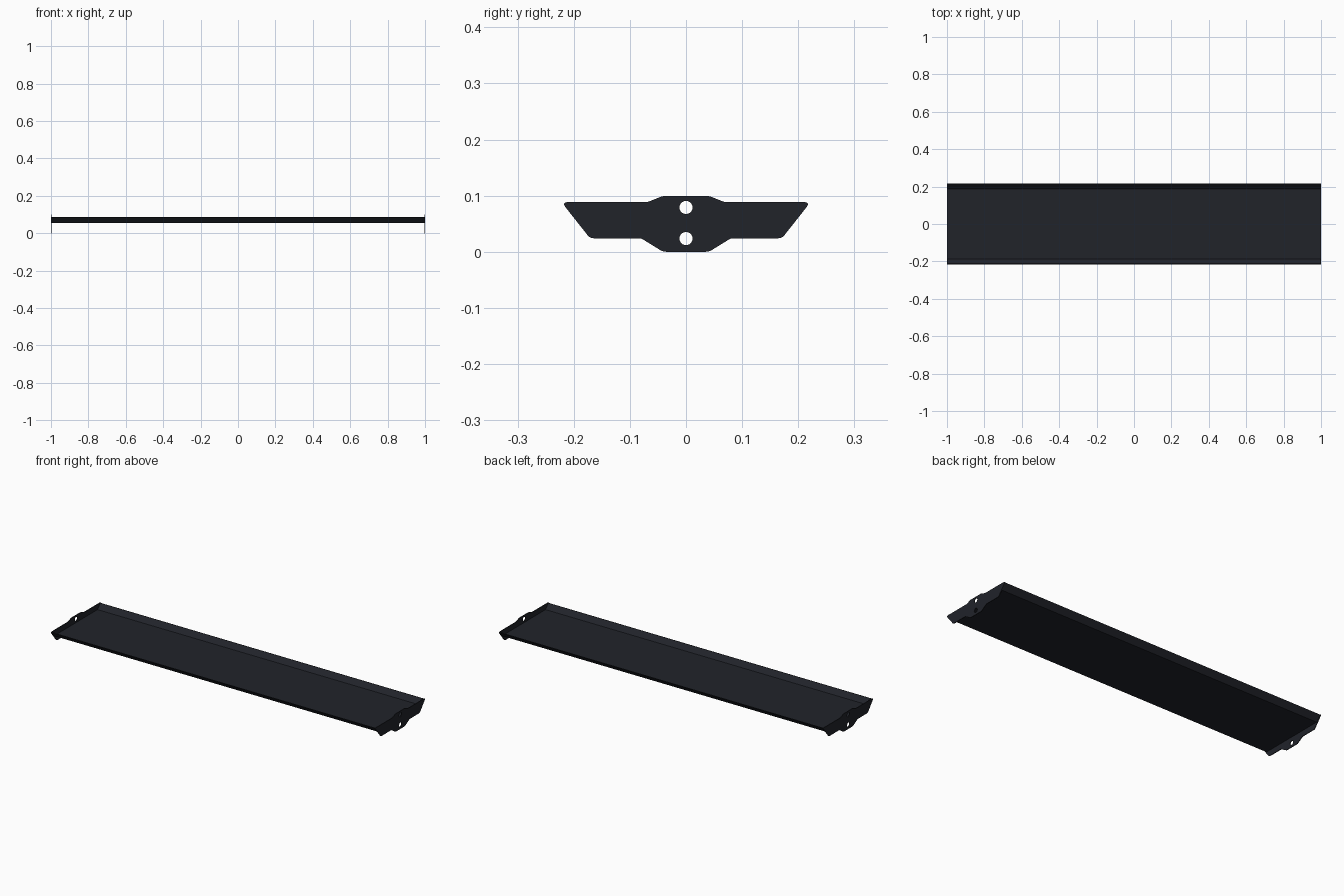
import bpy, bmesh, math
from mathutils import Vector

if "Cube" in bpy.data.objects:
    bpy.data.objects.remove(bpy.data.objects["Cube"])

mat = bpy.data.materials.new("dark_metal")
mat.diffuse_color = (0.015, 0.017, 0.023, 1)
mat.use_nodes = True
mat.node_tree.nodes["Principled BSDF"].inputs["Base Color"].default_value = mat.diffuse_color


def mirrored(half):
    """Close a right-hand (y, z) half profile with its left-hand mirror."""
    return half + [(-p[0], *p[1:]) for p in reversed(half)]


def rounded(points, steps=5):
    """Fillet each (y, z, cut) corner with a short curve."""
    out = []
    n = len(points)
    for i in range(n):
        p = Vector(points[i][:2])
        a = p + (Vector(points[i - 1][:2]) - p).normalized() * points[i][2]
        b = p + (Vector(points[(i + 1) % n][:2]) - p).normalized() * points[i][2]
        for k in range(steps + 1):
            t = k / steps
            out.append(a * (1 - t) ** 2 + p * 2 * t * (1 - t) + b * t ** 2)
    return out


def circle(y, z, r, n=32):
    return [(y + r * math.cos(2 * math.pi * k / n),
             z + r * math.sin(2 * math.pi * k / n)) for k in range(n)]


def prism(name, loops, x, half_length):
    """Extrude closed (y, z) loops along x; inner loops become holes."""
    cu = bpy.data.curves.new(name + "_profile", 'CURVE')
    cu.dimensions = '2D'
    cu.fill_mode = 'BOTH'
    cu.extrude = half_length
    for loop in loops:
        s = cu.splines.new('POLY')
        s.points.add(len(loop) - 1)
        for pt, co in zip(s.points, loop):
            pt.co = (co[0], co[1], 0, 1)
        s.use_cyclic_u = True
    tmp = bpy.data.objects.new(name + "_tmp", cu)
    bpy.context.collection.objects.link(tmp)
    bpy.context.view_layer.update()
    me = bpy.data.meshes.new_from_object(
        tmp.evaluated_get(bpy.context.evaluated_depsgraph_get()))
    bpy.data.objects.remove(tmp)
    bm = bmesh.new()
    bm.from_mesh(me)
    bmesh.ops.remove_doubles(bm, verts=bm.verts, dist=1e-5)
    bmesh.ops.recalc_face_normals(bm, faces=bm.faces)
    for f in bm.faces:
        f.smooth = False
    bm.to_mesh(me)
    bm.free()
    me.materials.clear()
    me.materials.append(mat)
    ob = bpy.data.objects.new(name, me)
    ob.rotation_euler = (math.pi / 2, 0, math.pi / 2)
    ob.location.x = x
    bpy.context.collection.objects.link(ob)
    return ob


# End plates: winged outline with a central boss and two bolt holes
plate = rounded(mirrored([
    (0.041, 0.0, 0.006), (0.080, 0.024, 0.004), (0.171, 0.024, 0.007),
    (0.222, 0.0885, 0.012), (0.069, 0.0885, 0.004), (0.041, 0.0995, 0.006)]))
holes = [circle(0, 0.079, 0.0117), circle(0, 0.0235, 0.0117)]
for side, x in (("left", -0.998), ("right", 0.998)):
    prism(side + "_end_plate", [plate] + holes, x, 0.002)

# Shelf tray: thin folded sheet with lips sloping up and outwards
tray = [(0.189, 0.055), (0.216, 0.085), (0.212, 0.086), (0.187, 0.059)]
tray = tray + [(-y, z) for y, z in reversed(tray)]
prism("shelf_tray", [tray], 0, 0.996)
